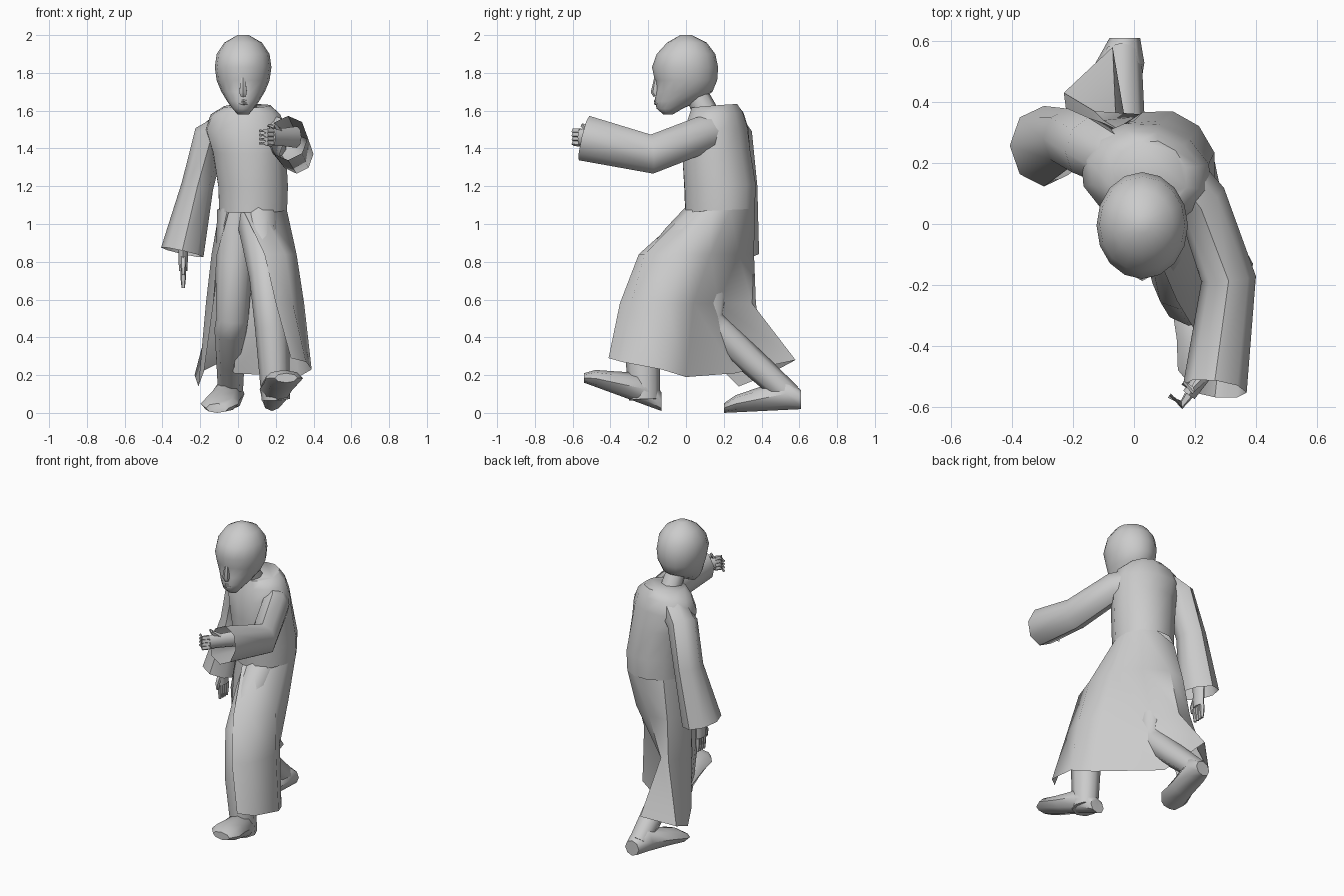
import bpy, bmesh, math
from mathutils import Matrix, Vector

default_cube = bpy.data.objects.get("Cube")
if default_cube:
    bpy.data.objects.remove(default_cube, do_unlink=True)

grey = bpy.data.materials.new("plain grey")
grey.use_nodes = True
colour = (0.6, 0.6, 0.6, 1)
grey.diffuse_color = colour
grey.node_tree.nodes["Principled BSDF"].inputs["Base Color"].default_value = colour


def loft(name, rings, closed=True, cap_start=True, cap_end=True):
    """Skin a list of equal-length rings into one smooth-shaded object."""
    bm = bmesh.new()
    rows = [[bm.verts.new(point) for point in ring] for ring in rings]
    count = len(rows[0])
    for low, high in zip(rows, rows[1:]):
        for i in range(count if closed else count - 1):
            j = (i + 1) % count
            bm.faces.new((low[i], low[j], high[j], high[i]))
    if closed and cap_start:
        bm.faces.new(reversed(rows[0]))
    if closed and cap_end:
        bm.faces.new(rows[-1])
    bmesh.ops.recalc_face_normals(bm, faces=bm.faces)
    mesh = bpy.data.meshes.new(name)
    bm.to_mesh(mesh)
    bm.free()
    mesh.materials.append(grey)
    obj = bpy.data.objects.new(name, mesh)
    bpy.context.collection.objects.link(obj)
    bpy.ops.object.select_all(action="DESELECT")
    obj.select_set(True)
    bpy.context.view_layer.objects.active = obj
    bpy.ops.object.shade_smooth_by_angle(angle=math.radians(50))


def ellipse(centre, side, depth, sides):
    """Ring of points around a centre, spanned by two radius vectors."""
    turns = [math.tau * k / sides for k in range(sides)]
    return [centre + side * math.sin(a) - depth * math.cos(a) for a in turns]


def tube(name, path, radii, flatness=1, sides=8, cap_end=True):
    """Limb along a path; flatness is the ratio of depth to side radius."""
    points = [Vector(point) for point in path]
    rings = []
    for i, (point, radius) in enumerate(zip(points, radii)):
        steps = [(b - a).normalized() for a, b in zip(points, points[1:])]
        tangent = sum(steps[max(i - 1, 0):i + 1], Vector()).normalized()
        side = Vector((1, 0, 0))
        side = (side - tangent * side.dot(tangent)).normalized()
        depth = tangent.cross(side) * flatness
        rings.append(ellipse(point, side * radius, depth * radius, sides))
    loft(name, rings, cap_end=cap_end)


def shoe(name, heel, toe):
    """Low ankle-to-toe shape resting on the line from heel to toe."""
    heel, toe = Vector(heel), Vector(toe)
    rings = []
    for along, width, height in ((0, .05, .05), (.2, .08, .085), (.6, .085, .06), (.85, .1, .045), (1, .06, .025)):
        centre = heel.lerp(toe, along) + Vector((0, 0, height))
        rings.append(ellipse(centre, Vector((width, 0, 0)), Vector((0, 0, height)), 8))
    loft(name, rings)


def hand(side, wrist, reach, spread, curl):
    """Palm, four bent fingers and a thumb from three directions."""
    wrist, reach, spread, curl = (Vector(v) for v in (wrist, reach, spread, curl))
    knuckles = wrist + reach * .1
    tube(side + "_palm", [wrist - reach * .12, wrist, knuckles], [.03, .025, .023], flatness=1.9)
    for i, finger in enumerate(("index", "middle", "ring", "little")):
        base = knuckles + spread * (.033 - i * .022)
        bend = base + reach * .04
        tube(f"{side}_{finger}_finger", [base, bend, bend + curl * .05], [.016, .015, .009], sides=5)
    base = wrist + reach * .03 + spread * .03
    bend = base + reach * .05 + spread * .03
    tube(side + "_thumb", [base, bend, bend + curl * .04], [.018, .014, .008], sides=5)


# Head: height, front, back, half width
head_x = .027
head_profile = (
    (1.58, -.12, -.07, .03), (1.61, -.155, -.02, .055), (1.65, -.165, .07, .085), (1.7, -.16, .14, .115),
    (1.76, -.165, .165, .14), (1.83, -.18, .17, .15), (1.9, -.155, .155, .14), (1.96, -.1, .11, .1),
    (2, -.03, .03, .03))
rings = []
for z, front, back, half in head_profile:
    centre = Vector((head_x, (front + back) / 2, z))
    ring = ellipse(centre, Vector((half, 0, 0)), Vector((0, (back - front) / 2, 0)), 16)
    if 1.72 < z < 1.8:  # eye sockets
        for socket in (ring[1], ring[-1]):
            socket.y += .015
    rings.append(ring)
loft("head", rings)

# Nose, lips and neck
tube("nose", [(head_x, -.155, 1.78), (head_x, -.164, 1.7), (head_x, -.155, 1.68)], [.012, .023, .018], sides=6)
for part, z in (("upper_lip", 1.652), ("lower_lip", 1.638)):
    tube(part, [(head_x - .03, -.15, z), (head_x, -.163, z), (head_x + .03, -.15, z)], [.004, .008, .004], sides=6)
tube("neck", [(.04, .13, 1.54), (.03, .05, 1.7)], [.07, .06])

# Robe bodice: height, centre x, centre y, half width, half depth
turn = Matrix.Rotation(math.radians(-14), 3, "Z")
rings = []
for z, x, y, half, depth in ((1.07, .08, .18, .185, .19), (1.2, .08, .18, .19, .195), (1.38, .06, .16, .2, .185),
                             (1.5, .04, .16, .22, .17), (1.58, .04, .16, .19, .145), (1.625, .05, .15, .125, .125)):
    rings.append(ellipse(Vector((x, y, z)), turn @ Vector((half, 0, 0)), turn @ Vector((0, depth, .01)), 12))
loft("robe_bodice", rings, cap_start=False)

# Robe skirt, open at the front, from left front edge round to right front edge
waist = [rings[0][k] for k in (0, 1, 3, 4, 5, 6, 8, 9, 11)]
thigh = [(.14, -.25), (.25, -.22), (.31, -.05), (.28, .13), (.17, .28), (.02, .36), (-.1, .34), (-.14, .2), (-.11, .08)]
knee = [(.2, -.35), (.29, -.29), (.35, -.1), (.28, .04), (0, .17), (-.06, .35), (-.13, .37), (-.17, .24), (-.13, .13)]
hem = [(.28, -.41, .29), (.36, -.34, .27), (.39, -.13, .23), (.32, 0, .19), (-.02, .26, .21),
       (-.07, .58, .28), (-.23, .43, .2), (-.21, .28, .14), (-.18, .2, .22)]
rows = [[(x, y, z) for x, y in row] for row, z in ((thigh, .84), (knee, .58))]
loft("robe_skirt", [waist] + rows + [hem], closed=False)

# Legs
tube("left_leg", [(.1, .16, 1.07), (.12, -.03, .9), (.15, -.19, .72), (.18, -.235, .45), (.2, -.22, .07)],
     [.12, .1, .09, .09, .075], flatness=1.1)
tube("right_leg", [(0, .16, 1.07), (-.02, .14, .8), (-.03, .12, .5), (-.04, .17, .44), (-.04, .34, .28), (-.04, .55, .09)],
     [.11, .1, .085, .085, .075, .065])

# Shoes
shoe("left_shoe", (.18, -.13, .01), (.255, -.54, .16))
shoe("right_shoe", (-.03, .61, .02), (-.11, .2, 0))

# Sleeves, open at the cuffs
tube("left_sleeve", [(.12, .2, 1.5), (.22, .08, 1.47), (.31, -.18, 1.37), (.265, -.54, 1.455)],
     [.08, .085, .09, .105], flatness=1.15, cap_end=False)
tube("right_sleeve", [(-.04, .2, 1.53), (-.15, .25, 1.46), (-.215, .28, 1.2), (-.295, .255, .85)],
     [.085, .09, .085, .115], flatness=1.15, cap_end=False)

# Hands
hand("left", (.24, -.48, 1.46), (-.6, -.8, 0), (0, 0, 1), (-.8, .6, 0))
hand("right", (-.29, .26, .85), (0, 0, -1), (0, -1, 0), (0, 0, -1))
